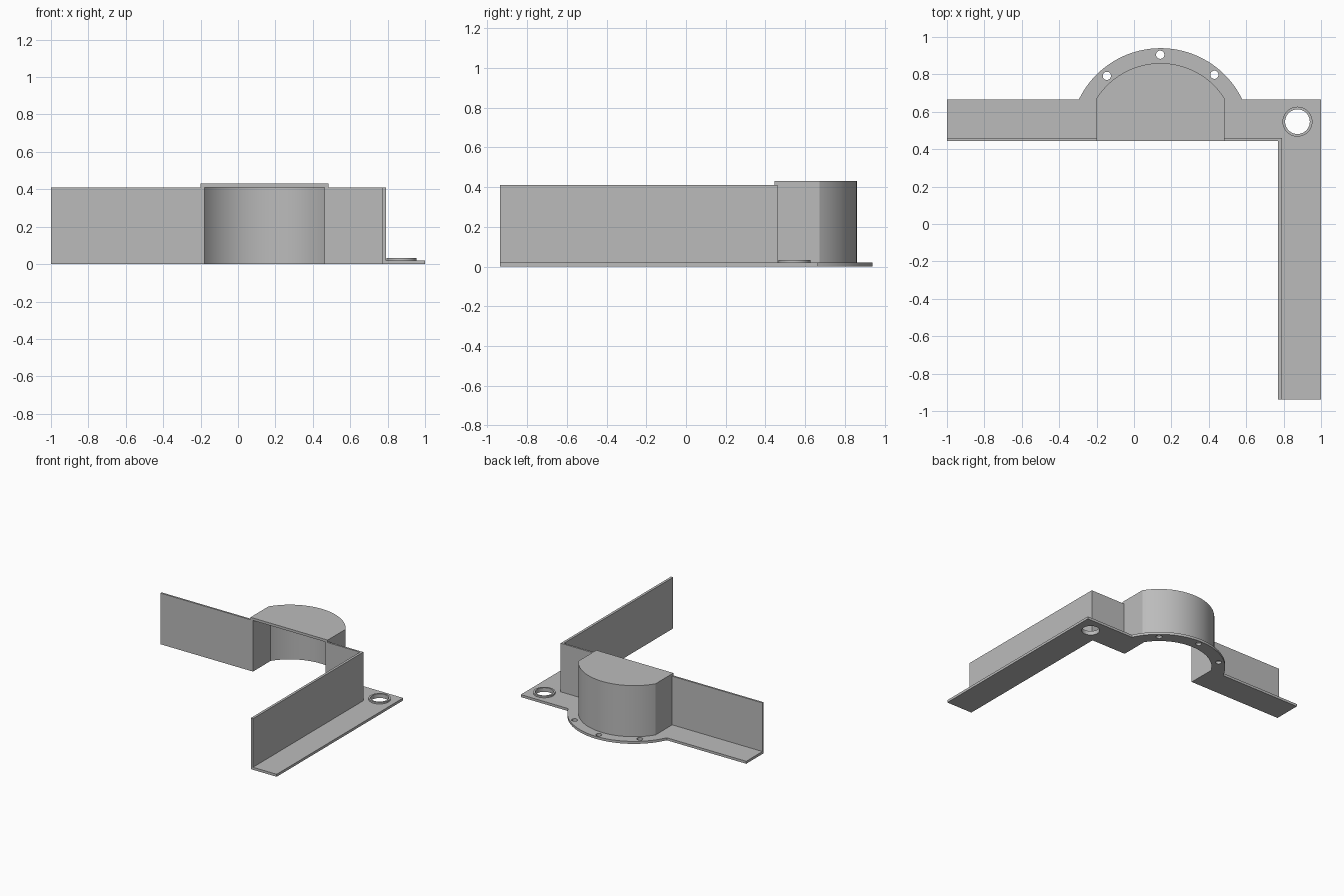
import bpy, bmesh
from math import acos, asin, cos, sin, pi

if "Cube" in bpy.data.objects:
    bpy.data.objects.remove(bpy.data.objects["Cube"], do_unlink=True)

grey = bpy.data.materials.new("plain grey")
grey.use_nodes = True
colour = (0.5, 0.5, 0.5, 1)
grey.diffuse_color = colour
grey.node_tree.nodes["Principled BSDF"].inputs["Base Color"].default_value = colour

CX, CY = 0.142, 0.455             # centre of the round housing
FRONT, INNER, BACK = 0.445, 0.46, 0.665
END = -0.938                      # free end of the side arm
LEFT, RIGHT = 0.77, 0.79          # side wall faces
PLATE, WALL, TOP = 0.02, 0.41, 0.43


def extrude(name, outline, z0, z1):
    """Closed prism from a flat outline."""
    bm = bmesh.new()
    face = bm.faces.new([bm.verts.new((x, y, z0)) for x, y in outline])
    geom = bmesh.ops.extrude_face_region(bm, geom=[face])["geom"]
    top = [v for v in geom if isinstance(v, bmesh.types.BMVert)]
    bmesh.ops.translate(bm, verts=top, vec=(0, 0, z1 - z0))
    bmesh.ops.recalc_face_normals(bm, faces=bm.faces)
    mesh = bpy.data.meshes.new(name)
    bm.to_mesh(mesh)
    bm.free()
    mesh.materials.append(grey)
    obj = bpy.data.objects.new(name, mesh)
    bpy.context.collection.objects.link(obj)
    return obj


def arc(radius, start, steps=48):
    """Arc over the housing, from its right (+x) side round to the other."""
    span = pi - 2 * start
    angles = [start + span * i / steps for i in range(steps + 1)]
    return [(CX + radius * cos(a), CY + radius * sin(a)) for a in angles]


def circle(x, y, r, n=40):
    return [(x + r * cos(2 * pi * i / n), y + r * sin(2 * pi * i / n)) for i in range(n)]


def activate(obj):
    bpy.ops.object.select_all(action="DESELECT")
    obj.select_set(True)
    bpy.context.view_layer.objects.active = obj


def drill(obj, holes):
    for x, y, r in holes:
        cutter = extrude("hole_cutter", circle(x, y, r), -0.1, 0.1)
        cutter.hide_render = True
        mod = obj.modifiers.new("hole", "BOOLEAN")
        mod.operation, mod.solver, mod.object = "DIFFERENCE", "EXACT", cutter
        activate(obj)
        bpy.ops.object.modifier_apply(modifier=mod.name)
        bpy.data.objects.remove(cutter, do_unlink=True)


# Rounded profiles: flange rim, housing outside, housing cavity
OUT, CAV = 0.342, 0.321           # half widths of the housing
rim = arc(0.485, asin((BACK - CY) / 0.485))
shell = arc(0.405, acos(OUT / 0.405))
cavity = arc(0.386, acos(CAV / 0.386))
cavity_path = [(CX - CAV, FRONT)] + cavity[::-1] + [(CX + CAV, FRONT)]

# Base flange with arch, screw holes and corner hole
flange = extrude("base_flange",
                 [(-1, FRONT)] + cavity_path
                 + [(LEFT, FRONT), (LEFT, END), (1, END), (1, BACK)]
                 + rim + [(-1, BACK)], 0, PLATE)
corner = (0.874, 0.547)
drill(flange, [(-0.145, 0.792, 0.022), (0.14, 0.905, 0.022), (0.43, 0.798, 0.022),
               (*corner, 0.066)])

# Raised collar round the corner hole
collar = extrude("corner_collar", circle(*corner, 0.08), PLATE, 0.033)
drill(collar, [(*corner, 0.066)])

# Upright walls
long_wall = extrude("long_wall", [(-1, FRONT), (CX - OUT, FRONT),
                                  (CX - OUT, INNER), (-1, INNER)], PLATE, WALL)
corner_wall = extrude("corner_wall",
                      [(CX + OUT, FRONT), (LEFT, FRONT), (LEFT, END),
                       (RIGHT, END), (RIGHT, INNER), (CX + OUT, INNER)], PLATE, WALL)

# Round housing, open at the front and underneath
outside = [(CX + OUT, FRONT)] + shell + [(CX - OUT, FRONT)]
housing = extrude("housing_shell", outside + cavity_path, PLATE, WALL)
lid = extrude("housing_lid", outside, WALL, TOP)

for part in (flange, collar, long_wall, corner_wall, housing, lid):
    activate(part)
    bpy.ops.object.shade_smooth_by_angle(angle=pi / 7)
